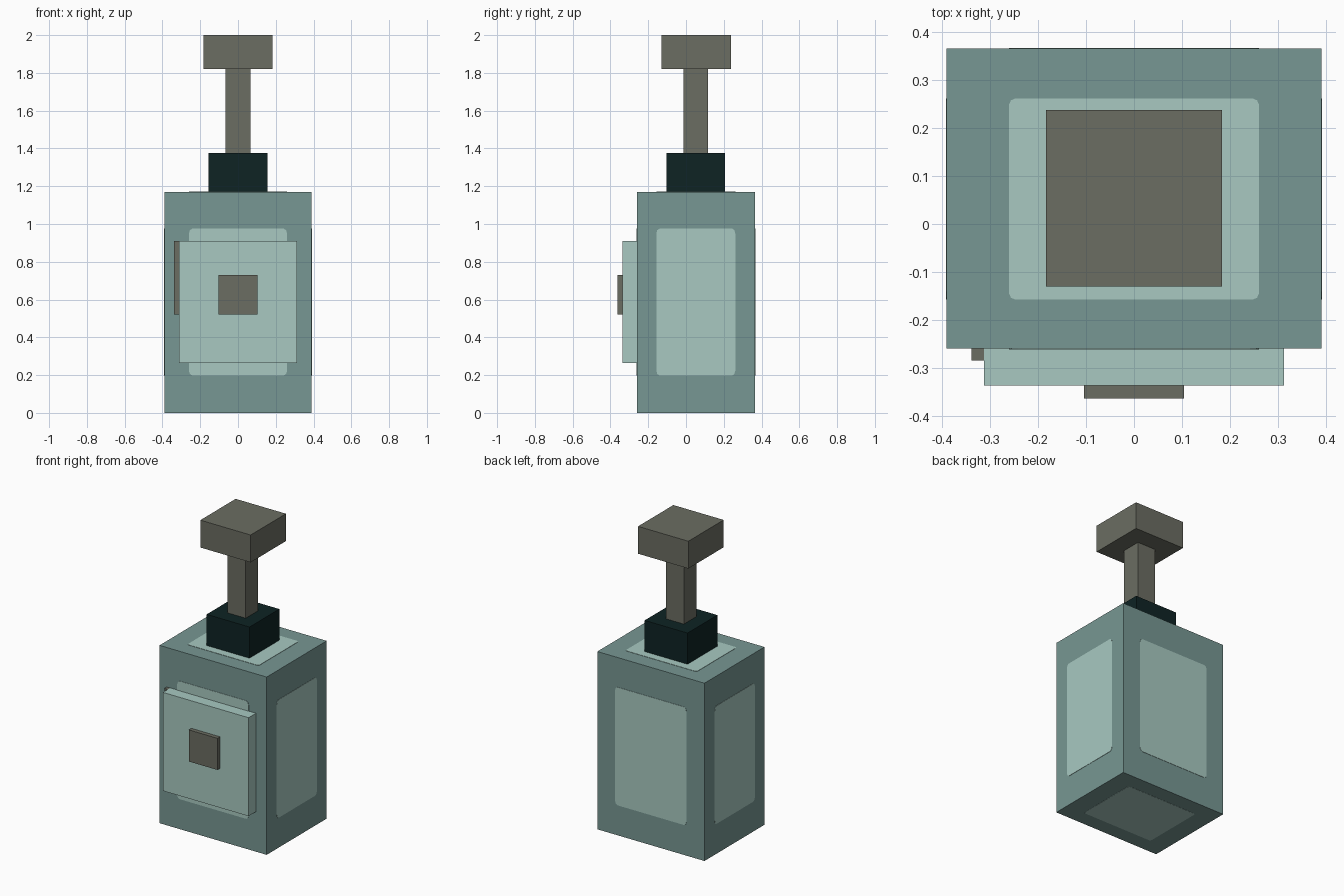
import bpy, bmesh
from mathutils import Vector

if "Cube" in bpy.data.objects:
    bpy.data.objects.remove(bpy.data.objects["Cube"])


def srgb(c):
    c /= 255
    return c / 12.92 if c <= 0.04045 else ((c + 0.055) / 1.055) ** 2.4


def material(name, r, g, b):
    m = bpy.data.materials.new(name)
    m.diffuse_color = (srgb(r), srgb(g), srgb(b), 1)
    m.use_nodes = True
    m.node_tree.nodes["Principled BSDF"].inputs["Base Color"].default_value = m.diffuse_color
    return m


TEAL = material("muted teal", 119, 151, 147)
PALE = material("pale mint", 168, 201, 193)
GREY = material("warm grey", 107, 109, 98)
DARK = material("near black teal", 14, 35, 36)


def finish(name, bm, mat):
    bmesh.ops.recalc_face_normals(bm, faces=bm.faces)
    me = bpy.data.meshes.new(name)
    bm.to_mesh(me)
    bm.free()
    me.materials.append(mat)
    ob = bpy.data.objects.new(name, me)
    bpy.context.collection.objects.link(ob)
    return ob


def box(name, x, y, z, mat):
    """Box from (min, max) ranges on each axis."""
    bm = bmesh.new()
    bmesh.ops.create_cube(bm, size=1)
    for v in bm.verts:
        v.co = Vector([(r[0] + r[1]) / 2 + c * (r[1] - r[0])
                       for r, c in zip((x, y, z), v.co)])
    return finish(name, bm, mat)


def panel(name, axis, level, side, u, v, cut_u, cut_v):
    """Thin plate with rounded corners lying on a face of the body."""
    thick = 0.002
    bm = bmesh.new()
    uc, vc = sum(u) / 2, sum(v) / 2
    uh, vh = (u[1] - u[0]) / 2, (v[1] - v[0]) / 2
    corner = [(uh, vh - cut_v), (uh - 0.3 * cut_u, vh - 0.3 * cut_v), (uh - cut_u, vh)]
    ring = []
    for su, sv in ((1, 1), (-1, 1), (-1, -1), (1, -1)):
        pts = corner if su * sv > 0 else corner[::-1]
        ring += [(uc + su * a, vc + sv * b) for a, b in pts]
    verts = []
    for a, b in ring:
        co = [a, b]
        co.insert(axis, level)
        verts.append(bm.verts.new(co))
    face = bm.faces.new(verts)
    out = bmesh.ops.extrude_face_region(bm, geom=[face])["geom"]
    shift = Vector((0, 0, 0))
    shift[axis] = side * thick
    bmesh.ops.translate(bm, vec=shift,
                        verts=[g for g in out if isinstance(g, bmesh.types.BMVert)])
    return finish(name, bm, PALE)


# Main body
X, Y, Z = (-0.39, 0.39), (-0.259, 0.365), (0, 1.17)
box("body", X, Y, Z, TEAL)

# Pale panels on every face of the body
px, py, pz = (-0.26, 0.26), (-0.157, 0.261), (0.198, 0.975)
panel("front_panel", 1, Y[0], -1, px, pz, 0.018, 0.026)
panel("back_panel", 1, Y[1], 1, px, pz, 0.018, 0.026)
panel("left_panel", 0, X[0], -1, py, pz, 0.016, 0.026)
panel("right_panel", 0, X[1], 1, py, pz, 0.016, 0.026)
panel("top_panel", 2, Z[1], 1, px, py, 0.012, 0.012)
panel("bottom_panel", 2, 0.002, -1, px, py, 0.012, 0.012).location.z = -0.001

# Collar, stem and cap
box("collar", (-0.156, 0.156), (-0.103, 0.207), (1.17, 1.377), DARK)
box("stem", (-0.066, 0.066), (-0.014, 0.116), (1.377, 1.82), GREY)
box("cap", (-0.183, 0.183), (-0.13, 0.237), (1.82, 2.0), GREY)

# Front plate with button and side clip
box("front_plate", (-0.312, 0.312), (-0.336, -0.259), (0.263, 0.911), PALE)
box("button", (-0.104, 0.104), (-0.363, -0.336), (0.522, 0.73), GREY)
box("side_clip", (-0.338, -0.21), (-0.284, -0.259), (0.522, 0.91), GREY)
